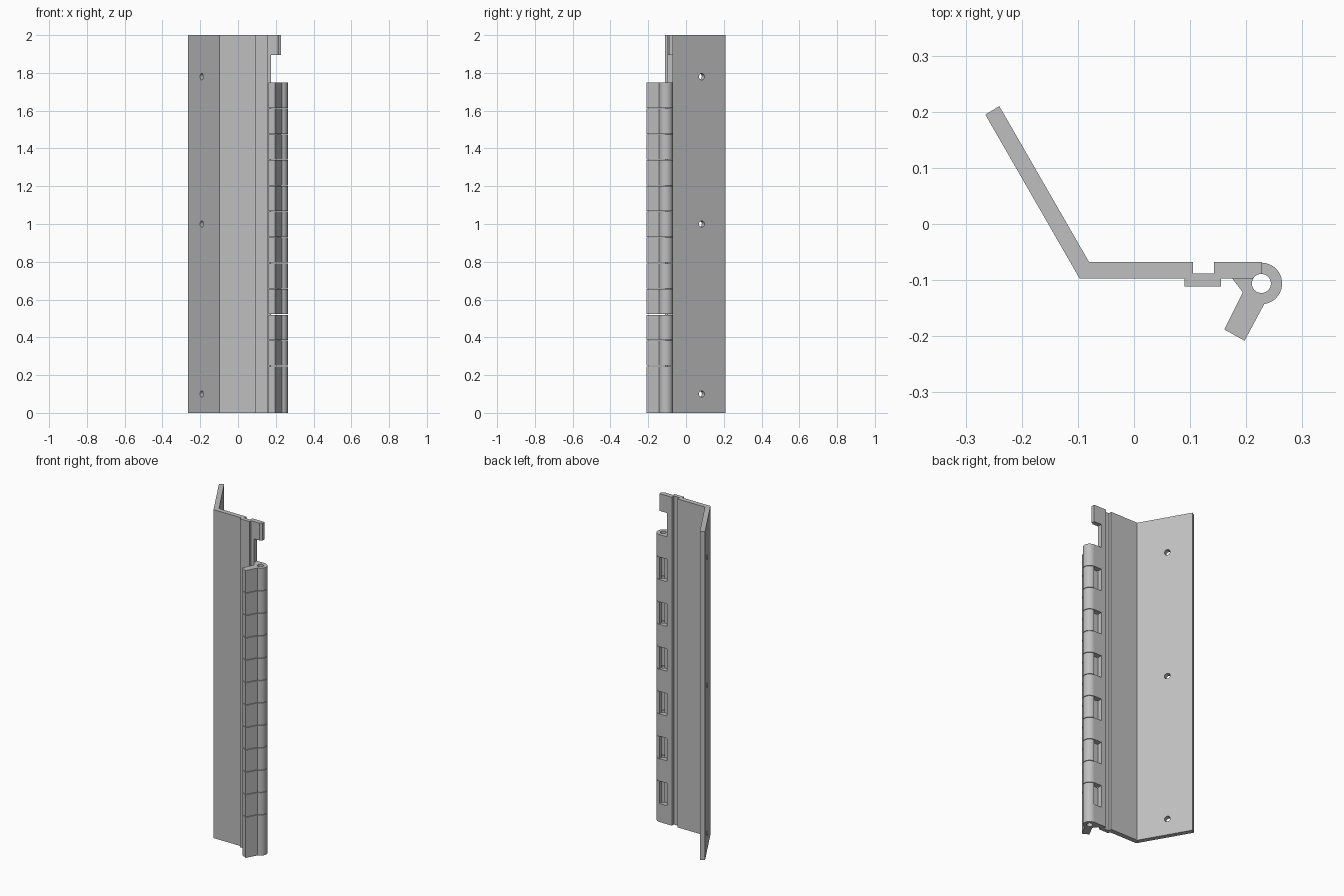
import bpy
import bmesh
from math import cos, sin, radians
from mathutils import Matrix, Vector

cube = bpy.data.objects.get("Cube")
if cube:
    bpy.data.objects.remove(cube, do_unlink=True)

metal = bpy.data.materials.new("grey metal")
metal.use_nodes = True
GREY = (0.52, 0.52, 0.52, 1)
metal.diffuse_color = GREY
metal.node_tree.nodes["Principled BSDF"].inputs["Base Color"].default_value = GREY

PIN = (0.227, -0.106)      # hinge axis
OUTER, BORE = 0.037, 0.017
TOP = 1.75                 # top of the knuckles
PITCH = 0.1364             # height of one knuckle
GAP = 0.003                # seam between knuckles
SLOT_X = 0.175             # inner edge of the slots


def arc(radius, start, end, steps):
    angles = [radians(start + (end - start) * i / steps) for i in range(steps + 1)]
    return [(PIN[0] + radius * cos(a), PIN[1] + radius * sin(a)) for a in angles]


def finish(name, bm):
    bmesh.ops.recalc_face_normals(bm, faces=bm.faces[:])
    mesh = bpy.data.meshes.new(name)
    bm.to_mesh(mesh)
    bm.free()
    mesh.materials.append(metal)
    obj = bpy.data.objects.new(name, mesh)
    bpy.context.collection.objects.link(obj)
    return obj


def extrude(name, profile, low, high):
    bm = bmesh.new()
    face = bm.faces.new([bm.verts.new((x, y, low)) for x, y in profile])
    grown = bmesh.ops.extrude_face_region(bm, geom=[face], use_keep_orig=True)
    verts = [v for v in grown["geom"] if isinstance(v, bmesh.types.BMVert)]
    bmesh.ops.translate(bm, verts=verts, vec=(0, 0, high - low))
    return finish(name, bm)


def smooth(obj):
    bpy.ops.object.select_all(action="DESELECT")
    obj.select_set(True)
    bpy.context.view_layer.objects.active = obj
    bpy.ops.object.shade_smooth_by_angle(angle=radians(30))


# Bent leaf: angled flange, grooved and ribbed plate, edge hollowed by the bore
leaf_profile = [
    (-0.265, 0.195), (-0.24, 0.21), (-0.08, -0.068),
    (0.105, -0.068), (0.105, -0.088), (0.143, -0.088), (0.143, -0.068),
    (PIN[0], -0.068),
] + arc(BORE, 90, 148, 5) + [
    (0.155, -0.097), (0.155, -0.111), (0.09, -0.111), (0.09, -0.097),
    (-0.097, -0.097),
]
leaf = extrude("bent_leaf", leaf_profile, 0, 2)

# Cutters: six slots beside the knuckles, the top notch and three screw holes
cut = bmesh.new()
slots = [(TOP - PITCH * (2 * i + 2), TOP - PITCH * (2 * i + 1)) for i in range(6)]
for low, high in slots + [(TOP, 1.895)]:
    place = Matrix.Translation((SLOT_X + 0.1, -0.09, (low + high) / 2))
    size = Matrix.Diagonal((0.2, 0.2, high - low, 1))
    bmesh.ops.create_cube(cut, size=1, matrix=place @ size)
across = Vector((0.866, 0.5, 0)).to_track_quat("Z", "Y").to_matrix().to_4x4()
for z in (0.1, 1.0, 1.78):
    place = Matrix.Translation((-0.18, 0.076, z))
    bmesh.ops.create_cone(cut, cap_ends=True, segments=24, radius1=0.017,
                          radius2=0.017, depth=0.1, matrix=place @ across)
cutter = finish("leaf_cutter", cut)
cutter.hide_render = True

boolean = leaf.modifiers.new("slots and holes", "BOOLEAN")
boolean.operation = "DIFFERENCE"
boolean.solver = "EXACT"
boolean.object = cutter
bpy.context.view_layer.objects.active = leaf
bpy.ops.object.modifier_apply(modifier=boolean.name)
bpy.data.objects.remove(cutter, do_unlink=True)
smooth(leaf)

# Knuckles: rolled barrel with a short arm, stacked with fine seams
knuckle_profile = arc(OUTER, 90, -82, 18) + [
    (0.197, -0.208), (0.161, -0.188), (0.194, -0.122), (SLOT_X, -0.097),
] + arc(BORE, 148, 450, 24)
levels = [0] + [TOP - PITCH * i for i in range(11, -1, -1)]
for i, (low, high) in enumerate(zip(levels, levels[1:])):
    last = high == TOP
    smooth(extrude(f"knuckle_{i + 1}", knuckle_profile, low, high if last else high - GAP))
